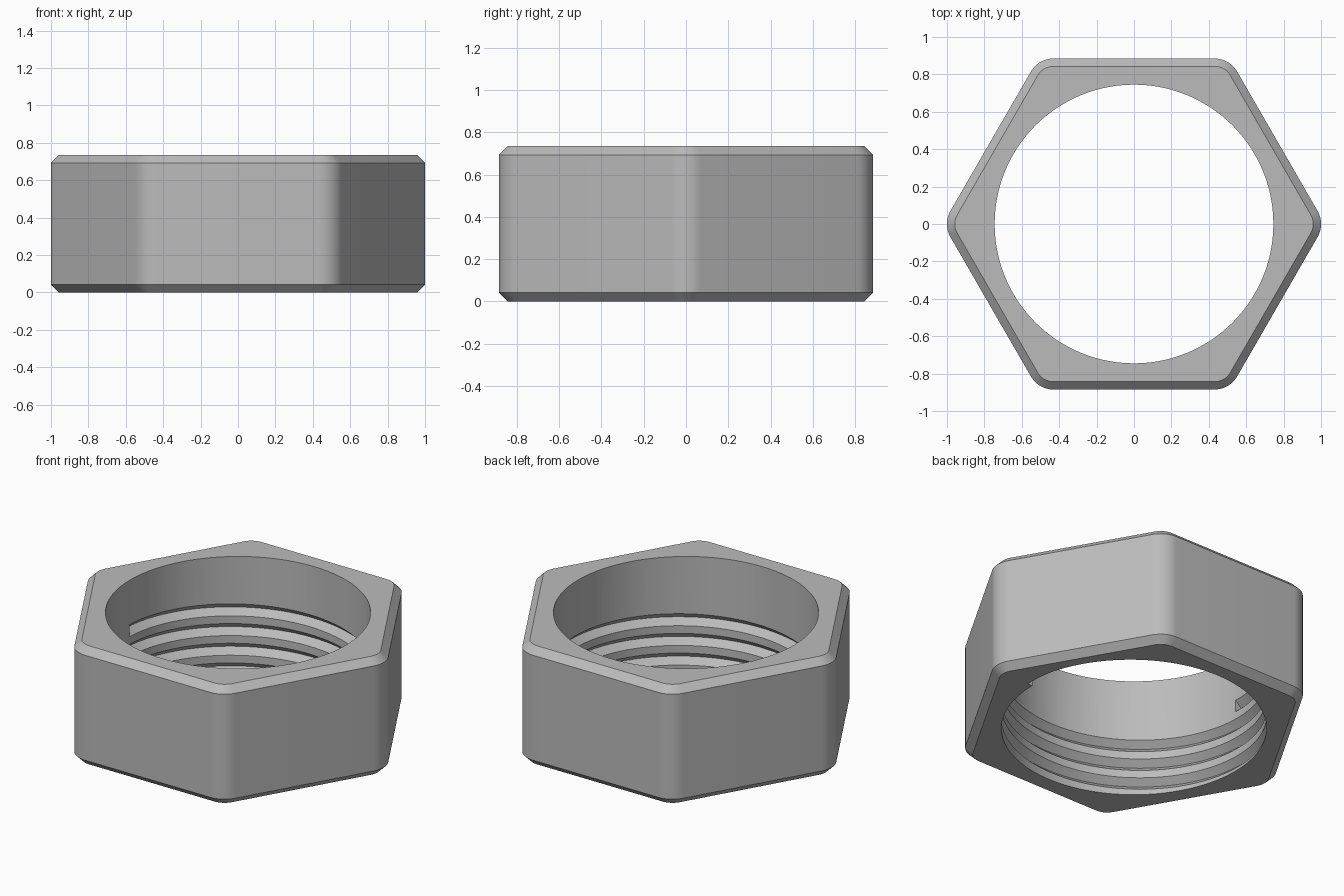
import bpy, bmesh
from math import sin, cos, pi, radians

cube = bpy.data.objects.get("Cube")
if cube:
    bpy.data.objects.remove(cube, do_unlink=True)

HEIGHT, CHAMFER = 0.735, 0.042
BORE = 0.745
STEPS = 144          # segments per turn
PITCH, TURNS = 0.122, 3.5

metal = bpy.data.materials.new("grey metal")
metal.use_nodes = True
grey = (0.5, 0.5, 0.5, 1)
metal.diffuse_color = grey
metal.node_tree.nodes["Principled BSDF"].inputs["Base Color"].default_value = grey


def loft(name, rings):
    """Skin a list of equal closed rings and cap both ends."""
    bm = bmesh.new()
    loops = [[bm.verts.new(p) for p in ring] for ring in rings]
    n = len(loops[0])
    for a, b in zip(loops, loops[1:]):
        for i in range(n):
            j = (i + 1) % n
            bm.faces.new((a[i], a[j], b[j], b[i]))
    bm.faces.new(loops[0][::-1])
    bm.faces.new(loops[-1])
    bmesh.ops.recalc_face_normals(bm, faces=bm.faces)
    mesh = bpy.data.meshes.new(name)
    bm.to_mesh(mesh)
    bm.free()
    mesh.materials.append(metal)
    obj = bpy.data.objects.new(name, mesh)
    bpy.context.collection.objects.link(obj)
    return obj


def hexagon(fillet, z, segments=12):
    """Hexagon with rounded corners; the corner centres stay fixed."""
    centre = BORE / cos(pi / 6)
    ring = []
    for k in range(6):
        corner = k * pi / 3
        for s in range(segments + 1):
            a = corner + (s / segments - 0.5) * pi / 3
            ring.append((centre * cos(corner) + fillet * cos(a),
                         centre * sin(corner) + fillet * sin(a), z))
    return ring


def circle(r, z):
    return [(r * cos(2 * pi * i / STEPS), r * sin(2 * pi * i / STEPS), z)
            for i in range(STEPS)]


# Chamfered hexagonal body
FILLET = 0.14
nut = loft("hex_nut", [hexagon(FILLET - CHAMFER, 0),
                       hexagon(FILLET, CHAMFER),
                       hexagon(FILLET, HEIGHT - CHAMFER),
                       hexagon(FILLET - CHAMFER, HEIGHT)])

# Plain bore
bore = loft("bore_cutter", [circle(BORE, -0.2), circle(BORE, HEIGHT + 0.2)])

# Right-handed V thread in the lower part of the bore
section = [(0.70, -0.04), (BORE - 0.003, -0.04), (BORE + 0.04, 0),
           (BORE - 0.003, 0.04), (0.70, 0.04)]
sweep = []
for i in range(int(TURNS * STEPS) + 1):
    t = i / STEPS
    a = 2 * pi * t
    sweep.append([(r * cos(a), r * sin(a), PITCH * t + dz - 0.005)
                  for r, dz in section])
thread = loft("thread_cutter", sweep)

bpy.context.view_layer.objects.active = nut
for cutter in (bore, thread):
    cutter.hide_render = True
    mod = nut.modifiers.new(cutter.name, 'BOOLEAN')
    mod.operation = 'DIFFERENCE'
    mod.solver = 'EXACT'
    mod.object = cutter
    bpy.ops.object.modifier_apply(modifier=mod.name)
    bpy.data.objects.remove(cutter, do_unlink=True)

# Smooth curved walls, crisp edges
bpy.ops.object.select_all(action='DESELECT')
nut.select_set(True)
bpy.ops.object.shade_smooth_by_angle(angle=radians(30))
